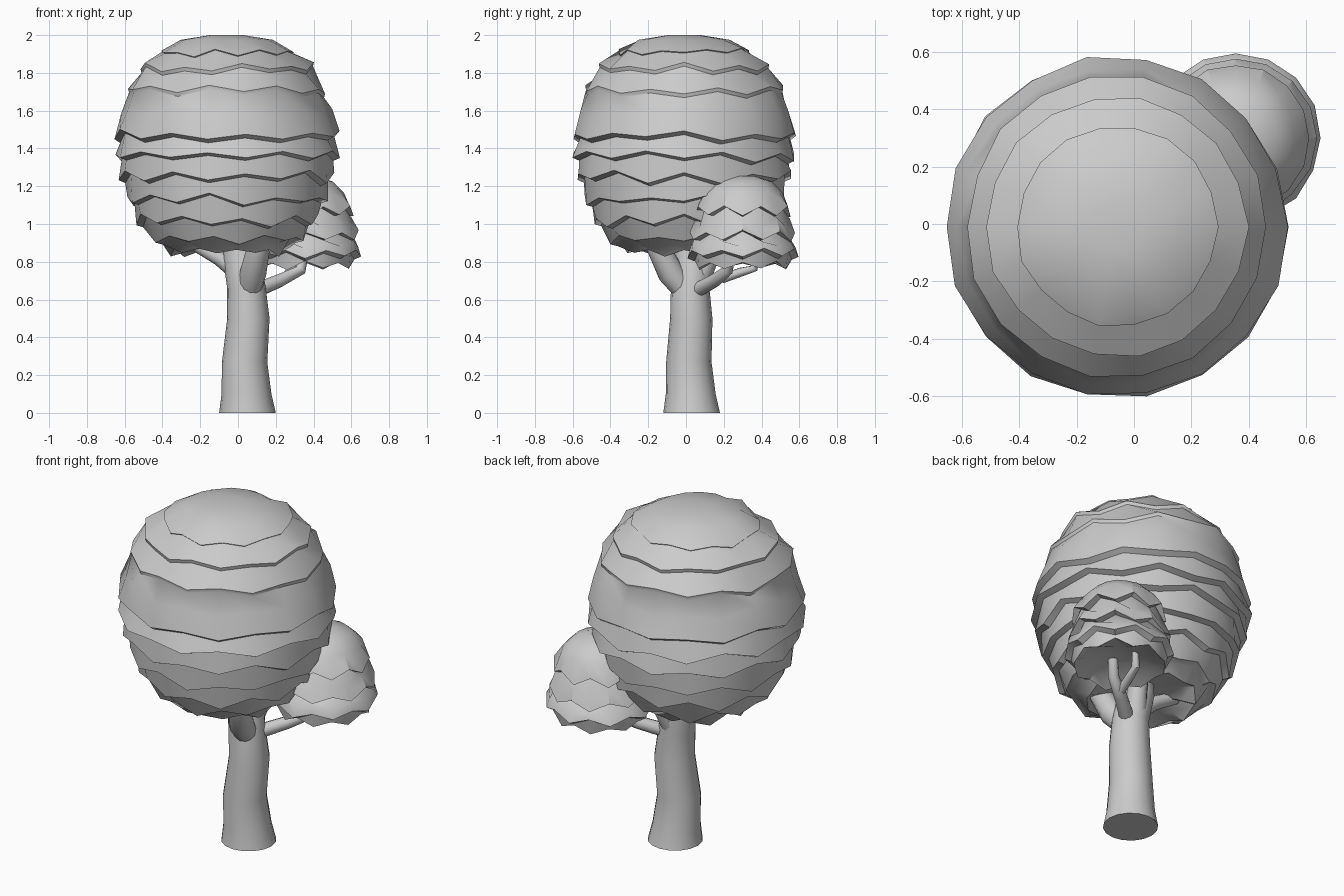
import bpy, bmesh, math, random
from mathutils import Vector

random.seed(4)

def finish(name, bm, angle):
    bmesh.ops.recalc_face_normals(bm, faces=bm.faces[:])
    me = bpy.data.meshes.new(name)
    bm.to_mesh(me)
    bm.free()
    ob = bpy.data.objects.new(name, me)
    bpy.context.collection.objects.link(ob)
    bpy.ops.object.select_all(action='DESELECT')
    ob.select_set(True)
    bpy.context.view_layer.objects.active = ob
    bpy.ops.object.shade_smooth_by_angle(angle=math.radians(angle))
    return ob

def skin(bm, rings):
    n = len(rings[0])
    for a, b in zip(rings, rings[1:]):
        for i in range(n):
            bm.faces.new((a[i], a[(i + 1) % n], b[(i + 1) % n], b[i]))
    bm.faces.new(rings[0])
    bm.faces.new(rings[-1])

def tube(name, points, sides=12):
    """Round limb through (x, y, z, radius) points."""
    bm = bmesh.new()
    pts = [Vector(p[:3]) for p in points]
    rings = []
    for k, p in enumerate(pts):
        d = pts[min(k + 1, len(pts) - 1)] - pts[max(k - 1, 0)]
        if name == "trunk":
            d = Vector((0, 0, 1))
        q = Vector((0, 0, 1)).rotation_difference(d.normalized())
        ring = []
        for i in range(sides):
            a = math.tau * i / sides
            ring.append(bm.verts.new(p + q @ Vector((math.cos(a), math.sin(a), 0)) * points[k][3]))
        rings.append(ring)
    skin(bm, rings)
    return finish(name, bm, 50)

def foliage(name, center, profile, sides, jitter):
    """Crown of leaf tiers; profile rows are (radius, z, zigzag, phase)."""
    bm = bmesh.new()
    rings = []
    noise = [0] * sides
    for r, z, zig, phase in profile:
        if phase >= 0:    # phase -1 tucks under the previous tier edge
            noise = [random.uniform(-jitter, jitter) for _ in range(sides)]
            ph = phase
        ring = []
        for i in range(sides):
            a = math.tau * i / sides
            s = 1 if (i + ph) % 2 else -1
            rr = r + noise[i] * 0.5
            ring.append(bm.verts.new((center[0] + rr * math.cos(a), center[1] + rr * math.sin(a),
                                      z + s * zig + (noise[i] if zig else 0))))
        rings.append(ring)
    skin(bm, rings)
    return finish(name, bm, 35)

# Large crown
foliage("large_crown", (-0.06, -0.01), [
    (0.09, 2.00, 0, 0), (0.24, 1.975, 0, 0), (0.35, 1.91, 0.012, 0), (0.345, 1.905, 0.012, -1),
    (0.455, 1.83, 0.012, 1), (0.45, 1.81, 0.012, -1),
    (0.525, 1.71, 0.012, 0), (0.52, 1.69, 0.012, -1),
    (0.56, 1.60, 0.01, 1), (0.595, 1.47, 0.018, 1), (0.565, 1.45, 0.018, -1),
    (0.595, 1.36, 0.02, 0), (0.56, 1.345, 0.02, -1),
    (0.57, 1.25, 0.022, 1), (0.535, 1.235, 0.022, -1),
    (0.53, 1.13, 0.022, 0), (0.495, 1.12, 0.022, -1),
    (0.48, 1.02, 0.022, 1), (0.445, 1.01, 0.022, -1),
    (0.40, 0.92, 0.02, 0), (0.36, 0.91, 0.02, -1),
    (0.30, 0.855, 0.018, 1), (0.22, 0.87, 0.01, -1), (0.10, 0.89, 0, 0)], 18, 0.014)

# Small side crown
foliage("small_crown", (0.355, 0.30), [
    (0.06, 1.255, 0, 0), (0.15, 1.225, 0, 0), (0.21, 1.165, 0, 0),
    (0.255, 1.065, 0.024, 0), (0.215, 1.06, 0.024, -1),
    (0.25, 1.01, 0.02, 1), (0.28, 0.935, 0.024, 1), (0.24, 0.93, 0.024, -1),
    (0.28, 0.89, 0.015, 0), (0.295, 0.845, 0.02, 0), (0.26, 0.83, 0.02, -1),
    (0.25, 0.78, 0.018, 1), (0.20, 0.80, 0.012, -1), (0.09, 0.84, 0, 0)], 16, 0.008)

# Trunk
tube("trunk", [(0.05, 0.03, 0, 0.15), (0.045, 0.025, 0.10, 0.132), (0.035, 0.015, 0.27, 0.12),
               (0.055, 0.028, 0.50, 0.112), (0.045, 0.022, 0.66, 0.102),
               (0.02, 0.04, 0.82, 0.10), (0.0, 0.05, 1.0, 0.07)], 16)

# Branches into the large crown
tube("front_branch", [(0.06, 0.0, 0.64, 0.06), (0.08, -0.08, 0.74, 0.07),
                      (0.11, -0.15, 0.88, 0.06), (0.13, -0.20, 1.0, 0.045)])
tube("left_branch", [(0.0, 0.04, 0.74, 0.045), (-0.10, 0.05, 0.82, 0.04), (-0.24, 0.06, 0.90, 0.035)])
tube("back_branch", [(0.04, 0.06, 0.68, 0.06), (0.07, 0.11, 0.80, 0.055), (0.08, 0.16, 0.96, 0.045)])

# Forked branch into the small crown
tube("side_branch", [(0.10, 0.06, 0.65, 0.04), (0.22, 0.15, 0.70, 0.036),
                     (0.33, 0.22, 0.755, 0.03), (0.36, 0.25, 0.90, 0.025)], 10)
tube("side_twig", [(0.25, 0.19, 0.71, 0.025), (0.27, 0.29, 0.745, 0.024),
                   (0.29, 0.36, 0.765, 0.022), (0.31, 0.38, 0.88, 0.018)], 10)
